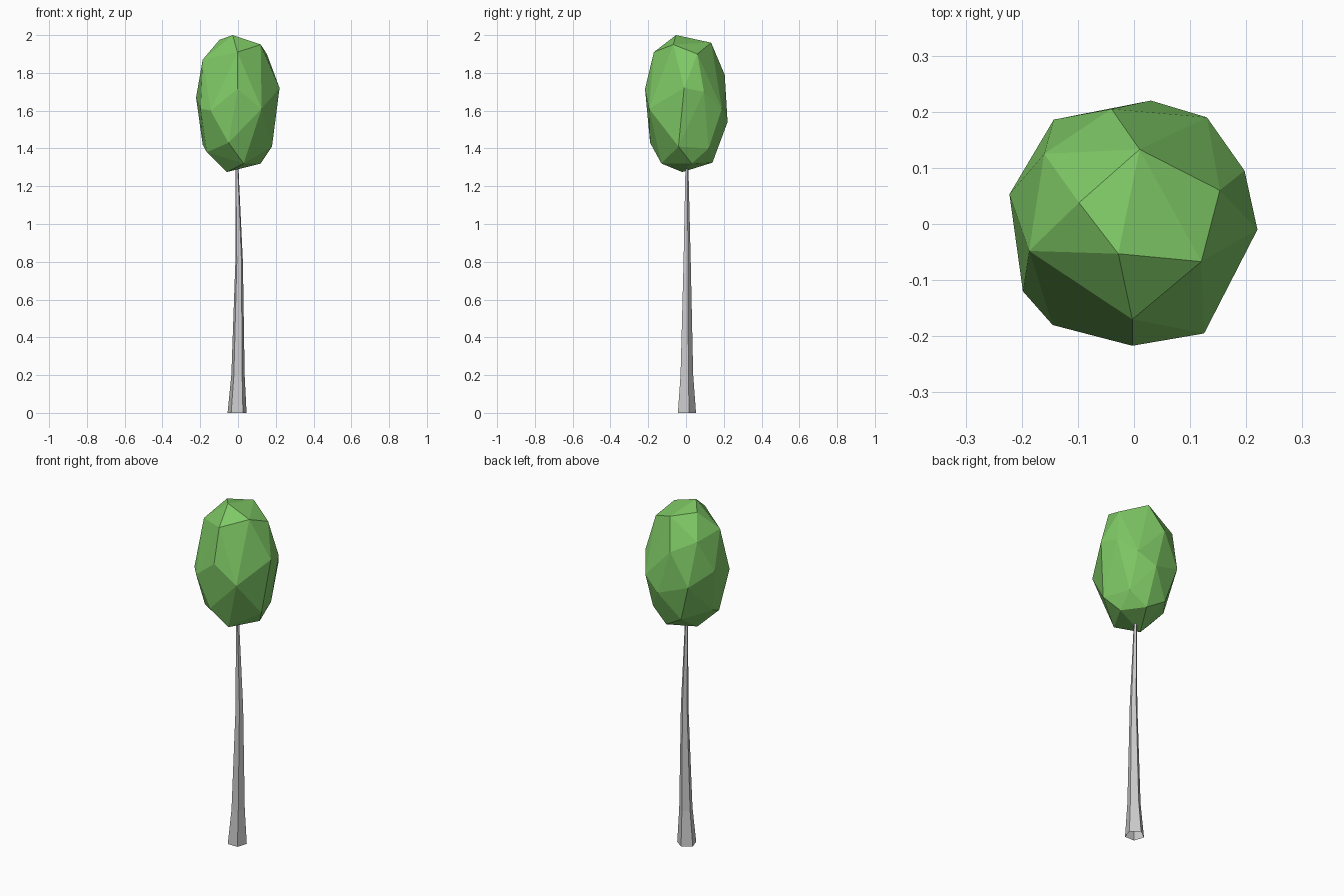
import bpy, bmesh, math


def material(name, rgb):
    m = bpy.data.materials.new(name)
    m.diffuse_color = (*rgb, 1.0)
    return m


def add_object(name, bm, mat):
    bmesh.ops.recalc_face_normals(bm, faces=bm.faces[:])
    mesh = bpy.data.meshes.new(name)
    bm.to_mesh(mesh)
    bm.free()
    mesh.materials.append(mat)
    obj = bpy.data.objects.new(name, mesh)
    bpy.context.collection.objects.link(obj)
    return obj


bark = material("pale grey bark", (0.60, 0.60, 0.60))
leaf = material("leaf green", (0.21, 0.58, 0.13))

# Trunk: tapering, slightly bent five-sided tube, flat side to the front
# each ring: centre x, centre y, z, radius
rings = [
    (-0.005, 0.000, 0.00, 0.053),
    (0.000, 0.001, 0.20, 0.037),
    (0.006, 0.004, 0.80, 0.021),
    (-0.005, 0.004, 1.25, 0.010),
    (-0.006, 0.004, 1.38, 0.007),
]
SIDES = 5
bm = bmesh.new()
loops = []
for cx, cy, z, r in rings:
    loop = []
    for i in range(SIDES):
        a = math.pi / 2 + 2 * math.pi * i / SIDES
        loop.append(bm.verts.new((cx + r * math.cos(a), cy + r * math.sin(a), z)))
    loops.append(loop)
for low, high in zip(loops, loops[1:]):
    for i in range(SIDES):
        j = (i + 1) % SIDES
        bm.faces.new((low[i], low[j], high[j], high[i]))
bm.faces.new(loops[-1])
add_object("trunk", bm, bark)

# Crown: faceted egg, the hull of a few corner points from top to bottom
corners = [
    (-0.028, -0.053, 2.00), (0.12, -0.067, 1.95), (0.153, 0.06, 1.90),
    (0.01, 0.133, 1.96), (-0.098, 0.038, 1.975),
    (-0.187, -0.048, 1.87), (-0.003, -0.17, 1.91), (-0.16, 0.125, 1.85),
    (-0.04, 0.205, 1.79), (0.197, 0.095, 1.70), (0.22, -0.01, 1.72),
    (-0.003, -0.217, 1.715), (0.125, -0.195, 1.61), (-0.145, -0.18, 1.60),
    (-0.198, -0.12, 1.61), (-0.222, 0.053, 1.67), (-0.143, 0.186, 1.60),
    (0.13, 0.19, 1.61), (0.03, 0.22, 1.54),
    (0.18, -0.04, 1.41), (-0.05, -0.19, 1.43), (-0.187, 0.02, 1.42),
    (0.13, 0.12, 1.40), (-0.08, 0.16, 1.39), (0.12, 0.03, 1.32),
    (0.03, -0.13, 1.32), (-0.06, -0.02, 1.275), (0.03, 0.14, 1.325),
    (-0.165, -0.07, 1.38),
]
bm = bmesh.new()
for c in corners:
    bm.verts.new(c)
bmesh.ops.convex_hull(bm, input=bm.verts[:])
add_object("crown", bm, leaf)
